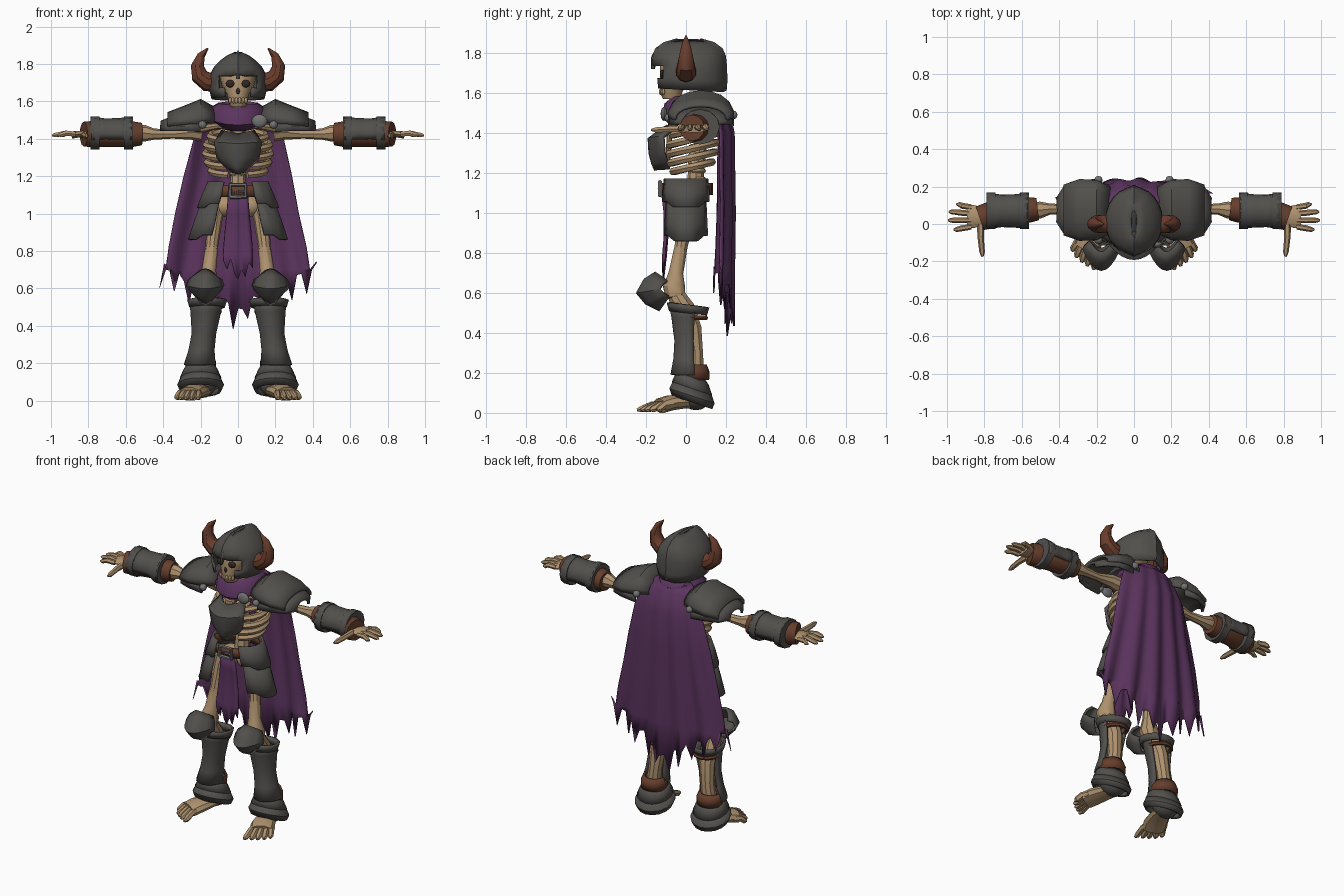
import bpy, bmesh, math, random
from mathutils import Vector, Matrix

random.seed(4)
if "Cube" in bpy.data.objects:
    bpy.data.objects.remove(bpy.data.objects["Cube"])


def material(name, r, g, b):
    m = bpy.data.materials.new(name)
    m.use_nodes = True
    m.diffuse_color = (r, g, b, 1)
    bsdf = m.node_tree.nodes["Principled BSDF"]
    bsdf.inputs["Base Color"].default_value = (r, g, b, 1)
    bsdf.inputs["Roughness"].default_value = 0.8
    return m


BONE = material("bone", .43, .29, .16)
IRON = material("dark iron", .085, .08, .073)
STEEL = material("worn steel", .17, .17, .175)
LEATHER = material("brown leather", .13, .048, .025)
HORN = material("horn brown", .14, .045, .025)
CLOTH = material("purple cloth", .105, .034, .112)
DARK = material("socket shadow", .03, .022, .018)


def finish(name, bm, mat, thick=0, mirror=False, angle=35):
    bmesh.ops.recalc_face_normals(bm, faces=bm.faces)
    me = bpy.data.meshes.new(name)
    bm.to_mesh(me)
    bm.free()
    me.materials.append(mat)
    me.shade_smooth()
    me.set_sharp_from_angle(angle=math.radians(angle))
    ob = bpy.data.objects.new(name, me)
    bpy.context.collection.objects.link(ob)
    if thick:
        s = ob.modifiers.new("thickness", 'SOLIDIFY')
        s.thickness, s.offset = thick, 0
    if mirror:
        ob.modifiers.new("mirror", 'MIRROR').use_mirror_merge = False
    return ob


def grid(name, rows, mat, closed=False, caps=False, skip=None, **kw):
    """Skin rows of points with quads."""
    bm = bmesh.new()
    vs = [[bm.verts.new(p) for p in row] for row in rows]
    n = len(vs[0])
    for i in range(len(vs) - 1):
        for j in range(n if closed else n - 1):
            if not (skip and skip(i, j)):
                k = (j + 1) % n
                bm.faces.new((vs[i][j], vs[i][k], vs[i + 1][k], vs[i + 1][j]))
    if caps:
        bm.faces.new(vs[0])
        bm.faces.new(vs[-1])
    return finish(name, bm, mat, **kw)


def ring(x, y, z, rx, ry, a0=0, a1=360, n=16, slope=0):
    """Level ring or arc; angle 0 faces front, 90 faces +x."""
    steps = n if a1 - a0 == 360 else n - 1
    out = []
    for i in range(n):
        a = math.radians(a0 + (a1 - a0) * i / steps)
        dy = -ry * math.cos(a)
        out.append(Vector((x + rx * math.sin(a), y + dy, z + slope * dy)))
    return out


def arch(x, y, z, ry, rz, a=100, n=11):
    """Arc over the arm axis."""
    angs = [math.radians(-a + 2 * a * i / (n - 1)) for i in range(n)]
    return [Vector((x, y + ry * math.sin(t), z + rz * math.cos(t))) for t in angs]


def tube(name, pts, radii, mat, n=8, flat=1, ref=None, **kw):
    pts = [Vector(p) for p in pts]
    d = pts[-1] - pts[0]
    if ref is None:
        ref = (0, 1, 0) if abs(d.z) >= .8 * d.length else (0, 0, 1)
    ref = Vector(ref)
    rows = []
    for i, p in enumerate(pts):
        t = (pts[min(i + 1, len(pts) - 1)] - pts[max(i - 1, 0)]).normalized()
        u = t.cross(ref).normalized()
        v = u.cross(t)
        r = radii[i] if isinstance(radii, (list, tuple)) else radii
        rows.append([p + r * (u * math.cos(a) + v * flat * math.sin(a))
                     for a in (2 * math.pi * k / n for k in range(n))])
    return grid(name, rows, mat, closed=True, caps=True, **kw)


def ball(name, c, r, mat, scale=(1, 1, 1), mirror=True):
    bm = bmesh.new()
    bmesh.ops.create_uvsphere(bm, u_segments=12, v_segments=8, radius=r,
                              matrix=Matrix.Translation(c) @ Matrix.Diagonal((*scale, 1)))
    return finish(name, bm, mat, mirror=mirror)


# Skull
skull = [(1.57, -.07, .04, .045), (1.6, -.075, .052, .055), (1.64, -.065, .06, .065),
         (1.68, -.03, .085, .1), (1.74, -.01, .1, .12), (1.79, 0, .08, .1)]
grid("skull", [ring(0, y, z, rx, ry) for z, y, rx, ry in skull], BONE, closed=True, caps=True)
ball("eye_sockets", (.04, -.118, 1.695), .026, DARK, (1, .5, .8))
ball("nose_hole", (0, -.128, 1.655), .014, DARK, (.7, .5, 1.2), False)
for i in range(3):
    ball("teeth_%d" % i, (.009 + .017 * i, -.127 + .007 * i, 1.605), .011, BONE, (.8, .7, 1.5))

# Helmet with an open face and a centre ridge
helm = [(1.615, .135, .172), (1.665, .148, .178), (1.735, .146, .174), (1.775, .127, .17),
        (1.81, .095, .155), (1.84, .055, .115), (1.858, .015, .05)]
rows = [ring(0, .015, z, rx, ry, n=24, slope=-.06 if z < 1.7 else 0) for z, rx, ry in helm]
for row in rows:
    row[0] += Vector((0, -.008, .008))
    row[12] += Vector((0, .008, .008))
grid("helmet", rows, IRON, closed=True, caps=False, thick=.014,
     skip=lambda i, j: i < 2 and (j < 2 + i or j > 21 - i))
tube("helmet_ridge", [(0, -.165, 1.72), (0, -.163, 1.78), (0, -.14, 1.82), (0, -.06, 1.858),
                      (0, .06, 1.858), (0, .16, 1.82), (0, .195, 1.74), (0, .195, 1.62)],
     .011, IRON, n=6, ref=(1, 0, 0))
tube("horns", [(.11, 0, 1.7), (.165, 0, 1.705), (.205, 0, 1.735), (.217, 0, 1.79),
               (.197, 0, 1.845), (.16, 0, 1.885)], [.05, .052, .046, .035, .021, .004],
     HORN, n=10, ref=(0, 1, 0), mirror=True)

# Spine, ribs, shoulder bones and pelvis
tube("spine", [(0, .06, 1.6), (0, .08, 1.4), (0, .05, 1.2), (0, .04, 1.02)], [.035, .03, .04, .05], BONE)
for i in range(13):
    ball("vertebra_%d" % i, (0, .055, 1.05 + i * .04), .045, BONE, (1, 1, .4), False)
for i, w in enumerate([.145, .165, .175, .17, .15]):
    arc = ring(0, .03, 1.23 + i * .046, w, .7 * w, 20, 172, 10, slope=.25)
    tube("rib_pair_%d" % i, arc, .02, BONE, n=6, ref=(0, 0, 1), mirror=True)
tube("breastbone", [(0, -.08, 1.44), (0, -.09, 1.25)], [.035, .02], BONE, flat=.5)
tube("collar_bones", [(.02, -.06, 1.46), (.1, -.03, 1.47), (.22, .06, 1.45)], [.022, .016, .025], BONE, mirror=True)
ball("pelvis", (.06, .02, 1.04), .075, BONE, (1, .9, .8))

# Breastplate
grid("breastplate", [[(w * u / 4, y + .07 * (u / 4) ** 2, z + rise * abs(u) / 4) for u in range(-4, 5)]
     for z, w, y, rise in [(1.42, .085, -.11, .02), (1.37, .122, -.183, .01), (1.3, .108, -.178, 0),
                           (1.25, .07, -.165, .01), (1.215, .025, -.15, .01)]], IRON, thick=.02)

# Scarf
grid("scarf", [ring(0, .035, z, r, r * 1.02, slope=s) for z, r, s in
     [(1.55, .075, .1), (1.585, .1, .1), (1.565, .135, .15), (1.52, .145, .3), (1.485, .11, .35)]],
     CLOTH, closed=True, thick=.012, angle=50)

# Cape with folds and a torn hem
COLS = 33
us = [2 * j / (COLS - 1) - 1 for j in range(COLS)]
rows = []
for i, (z, w, y) in enumerate([(1.59, .11, .15), (1.54, .19, .205), (1.4, .245, .235), (1.2, .28, .235),
                               (1, .33, .235), (.82, .37, .23), (.7, .395, .225)]):
    rows.append([(u * (w + (random.uniform(-.012, .012) if abs(u) == 1 else 0)),
                  y - (.07 if i else .05) * u * u + .003 * i * math.sin(u * 15), z) for u in us])
rows.append([(u * .42, .222 - .07 * u * u + .02 * math.sin(u * 15),
              .38 + .23 * abs(u) + (.11 if j % 3 else 0) + random.uniform(-.02, .03))
             for j, u in enumerate(us)])
grid("cape", rows, CLOTH, thick=.008, angle=60)

# Front cloth
hem = [.75, .7, .76, .68, .65, .7, .66, .74, .71]
rows = [[(w * (k - 4) / 4, y + .008 * math.sin(k * 1.6), z) for k in range(9)]
        for z, w, y in [(1.12, .05, -.115), (1, .06, -.1), (.88, .072, -.1), (.78, .08, -.108)]]
rows.append([(.078 * (k - 4) / 4, -.114, h) for k, h in enumerate(hem)])
grid("front_cloth", rows, CLOTH, thick=.008, angle=60)

# Belt and buckle
grid("belt", [ring(0, .005, z, .155, .122, n=20) for z in (1.09, 1.15)], LEATHER, closed=True, thick=.016)
tube("buckle", [(-.042, -.13, 1.09), (-.042, -.13, 1.155), (.042, -.13, 1.155), (.042, -.13, 1.09),
                (-.042, -.13, 1.09)], .012, STEEL, n=6, ref=(0, 1, 0))
tube("buckle_pin", [(0, -.135, 1.12), (.04, -.135, 1.12)], .007, STEEL, n=6)

# Hip plates in two layers
for name, a, spec in [("upper_hip_plate", 28, [(1.17, .15, .118), (1.1, .18, .125), (1.03, .208, .125)]),
                      ("lower_hip_plate", 32, [(1.06, .185, .112), (.95, .225, .118), (.86, .255, .122)])]:
    rows = [ring(.005, 0, z, rx, ry, a, 180 - a, 9) for z, rx, ry in spec]
    for k in (0, 1, -2, -1):
        rows[-1][k].z += .025
    grid(name, rows, IRON, thick=.016, mirror=True)

# Shoulder plates, rivets and cloak clasp
grid("upper_shoulder_plates", [arch(x, .075, z, ry, h) for x, z, ry, h in
     [(.13, 1.5, .12, .065), (.2, 1.5, .155, .105), (.29, 1.49, .16, .078), (.375, 1.475, .13, .06)]],
     IRON, thick=.016, mirror=True)
grid("lower_shoulder_plates", [arch(x, .075, z, ry, h) for x, z, ry, h in
     [(.2, 1.45, .16, .085), (.3, 1.455, .155, .07), (.37, 1.45, .125, .055), (.41, 1.45, .06, .04)]],
     IRON, thick=.016, mirror=True)
for i, c in enumerate([(.19, -.085, 1.475), (.19, .235, 1.49), (.3, -.07, 1.5), (.3, .22, 1.5)]):
    ball("shoulder_rivet_%d" % i, c, .022 if i < 2 else .014, STEEL)
ball("cloak_clasp", (.115, -.11, 1.495), .042, STEEL, (1, .4, .85), False)

# Arm bones and bracers
tube("upper_arms", [(.19, .08, 1.43), (.25, .08, 1.435), (.35, .08, 1.425), (.45, .08, 1.425),
                    (.5, .075, 1.43), (.56, .07, 1.43)], [.045, .04, .024, .03, .045, .04], BONE, mirror=True)
tube("bracer_leather", [(.515, .08, 1.425), (.56, .075, 1.425), (.67, .07, 1.425), (.78, .045, 1.425),
                        (.825, .03, 1.425)], [.06, .068, .07, .07, .066], LEATHER, n=12, mirror=True)
grid("bracer_plate", [arch(x, .07, 1.43, r, r * .9, 115) for x, r in
     [(.57, .09), (.64, .082), (.71, .08), (.785, .092)]], IRON, thick=.014, mirror=True)
for name, x in (("bracer_elbow_band", .585), ("bracer_wrist_band", .765)):
    tube(name, [(x - .024, .07, 1.43), (x + .024, .07, 1.43)], .098, IRON, n=12, flat=.9, mirror=True)

# Hands
tube("palms", [(.8, .04, 1.425), (.85, .04, 1.425), (.89, .04, 1.42)], [.045, .06, .065], BONE, flat=.3, mirror=True)
for i, (y, x, tip) in enumerate([(.09, .95, .105), (.055, .99, .065), (.02, .995, .02), (-.015, .965, -.03)]):
    tube("finger_%d" % i, [(.87, y, 1.425), (.92, (y + tip) / 2, 1.43), (x - .015, tip, 1.42), (x, tip, 1.418)],
         [.015, .016, .013, .005], BONE, n=6, mirror=True)
tube("thumbs", [(.82, 0, 1.42), (.82, -.07, 1.42), (.812, -.15, 1.415), (.81, -.175, 1.415)],
     [.02, .017, .015, .006], BONE, n=6, mirror=True)

# Leg bones
tube("thigh_bones", [(.11, .02, 1.05), (.125, 0, .97), (.14, -.025, .83), (.155, -.05, .7), (.165, -.06, .63),
                     (.17, -.05, .58)], [.05, .042, .034, .038, .058, .05], BONE, n=10, mirror=True)
tube("shin_bones", [(.17, -.05, .59), (.17, -.01, .52), (.175, .03, .42), (.185, .045, .3), (.2, .045, .18),
                    (.2, .04, .08)], [.045, .058, .05, .042, .048, .05], BONE, n=10, mirror=True)

# Knee cups
back = Vector((0, -.055, .63))
spine = [(-.15, .7), (-.205, .665), (-.243, .6), (-.2, .55), (-.13, .515)]
rows = []
for (y, z), w in zip(spine, [.06, .085, .095, .085, .055]):
    c = Vector((0, y, z))
    rows.append([c.lerp(back, .6 * (k / 4) ** 2) + Vector((.175 + w * k / 4, 0, 0)) for k in range(-4, 5)])
grid("knee_cups", rows, IRON, thick=.016, mirror=True)
ball("knee_rivets", (.245, -.16, .61), .014, STEEL)

# Greaves and straps
grid("greaves", [ring(x, .02, z, rx, ry, -105, 105, 11) for x, z, rx, ry in
     [(.17, .53, .085, .095), (.172, .48, .075, .085), (.182, .36, .058, .07), (.195, .27, .062, .075),
      (.205, .19, .078, .09)]], IRON, thick=.016, mirror=True)
grid("greave_top_bands", [ring(.165, .01, z, r, r, slope=-.12) for z, r in [(.54, .1), (.5, .088)]],
     IRON, closed=True, thick=.014, mirror=True)
grid("ankle_straps", [ring(.2, .035, z, r, r) for z, r in [(.24, .062), (.205, .076), (.165, .074)]],
     LEATHER, closed=True, thick=.014, mirror=True)
tube("calf_straps", ring(.17, .02, .475, .072, .08, 95, 265, 8), .013, LEATHER, n=6, ref=(0, 0, 1), mirror=True)

# Foot guards
for name, spec in [("upper_foot_guards", [(.19, .06), (.165, .085), (.12, .105)]),
                   ("lower_foot_guards", [(.135, .095), (.085, .118), (.055, .105)])]:
    grid(name, [ring(.2, .03, z, r, r * .9, slope=-.35) for z, r in spec], IRON,
         closed=True, thick=.014, mirror=True)
ball("heel_caps", (.2, .05, .085), .08, IRON, (1.05, .95, .9))

# Feet
tube("feet", [(.19, .07, .04), (.205, 0, .055), (.235, -.08, .05), (.26, -.13, .035)],
     [.045, .06, .072, .07], BONE, n=10, flat=.55, ref=(0, 0, 1), mirror=True)
for i, (x, y) in enumerate([(.215, -.245), (.25, -.225), (.28, -.205), (.31, -.18), (.332, -.145)]):
    root = Vector((.205 + .021 * i, -.1 + .008 * i, .042))
    tip = Vector((x, y, .014))
    tube("toe_%d" % i, [root, root.lerp(tip, .5) + Vector((0, 0, .012)), root.lerp(tip, .85), tip],
         [.02, .019, .018, .008], BONE, n=6, ref=(0, 0, 1), mirror=True)
